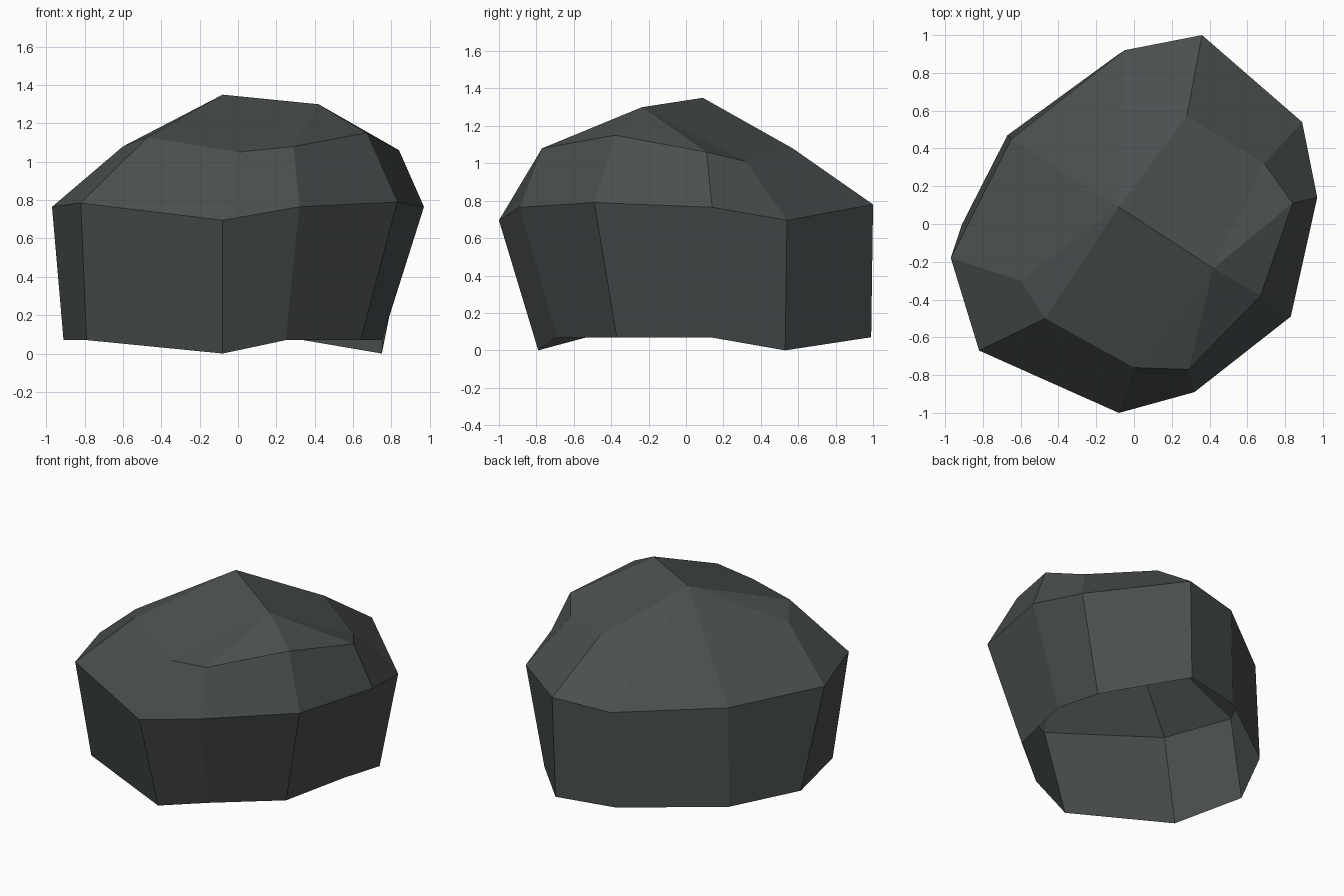
import bpy
import bmesh

# Remove the default object
default_cube = bpy.data.objects.get("Cube")
if default_cube:
    bpy.data.objects.remove(default_cube, do_unlink=True)


def flat_material(name, colour):
    """Plain single-colour material for viewport and render."""
    material = bpy.data.materials.new(name)
    material.use_nodes = True
    material.diffuse_color = colour
    shader = material.node_tree.nodes["Principled BSDF"]
    shader.inputs["Base Color"].default_value = colour
    shader.inputs["Roughness"].default_value = 0.9
    return material


def add_ring(bm, points):
    """Add one horizontal loop of corner points."""
    return [bm.verts.new(point) for point in points]


def bridge(bm, lower, upper, closed):
    """Join two loops of equal length with a band of facets."""
    count = len(lower)
    for i in range(count if closed else count - 1):
        j = (i + 1) % count
        bm.faces.new((lower[i], lower[j], upper[j], upper[i]))


# Loops run counter-clockwise, starting on the -x side
RIM = [(-.91, 0, .07), (-.79, -.53, .07), (-.08, -.79, 0), (.25, -.69, .07),
       (.64, -.37, .07), (.75, .13, .07), (.75, .53, 0), (.34, .99, .07),
       (-.08, .9, .07), (-.67, .47, .07)]
SHOULDER = [(-.97, -.18, .765), (-.82, -.67, .785), (-.08, -1, .695),
            (.32, -.89, .765), (.83, -.49, .79), (.97, .14, .765),
            (.89, .54, .695), (.36, 1, .78), (-.05, .92, .75),
            (-.65, .45, .765)]
CROWN = [(-.6, -.3, 1.08), (-.47, -.5, 1.13), (0, -.76, 1.05),
         (.29, -.77, 1.08), (.67, -.38, 1.15), (.84, .11, 1.06),
         (.69, .32, 1.01), (.28, .57, 1.08)]

bm = bmesh.new()
rim = add_ring(bm, RIM)
shoulder = add_ring(bm, SHOULDER)
crown = add_ring(bm, CROWN)
peak = bm.verts.new((-.08, .09, 1.35))
ridge = bm.verts.new((.42, -.235, 1.3))

# Side walls (open underneath) and the sloping band above them
bridge(bm, rim, shoulder, closed=True)
bridge(bm, shoulder[:len(crown)], crown, closed=False)

# Top facets
west, south_west, south, south_east, east_ridge, east, north_east, north = crown
back_east, back, back_west = shoulder[-3:]
for facet in (
    (peak, west, south_west),
    (peak, south_west, south, ridge),
    (ridge, south, south_east),
    (ridge, south_east, east_ridge),
    (ridge, east_ridge, east),
    (ridge, east, north_east),
    (peak, ridge, north_east, north),
    (north, back_east, back),
    (peak, north, back),
    (peak, back, back_west),
    (peak, back_west, shoulder[0], west),
):
    bm.faces.new(facet)

# Flat-shaded boulder object
mesh = bpy.data.meshes.new("boulder")
bm.to_mesh(mesh)
bm.free()
mesh.materials.append(flat_material("dark_stone", (.068, .079, .077, 1)))
boulder = bpy.data.objects.new("boulder", mesh)
bpy.context.collection.objects.link(boulder)
